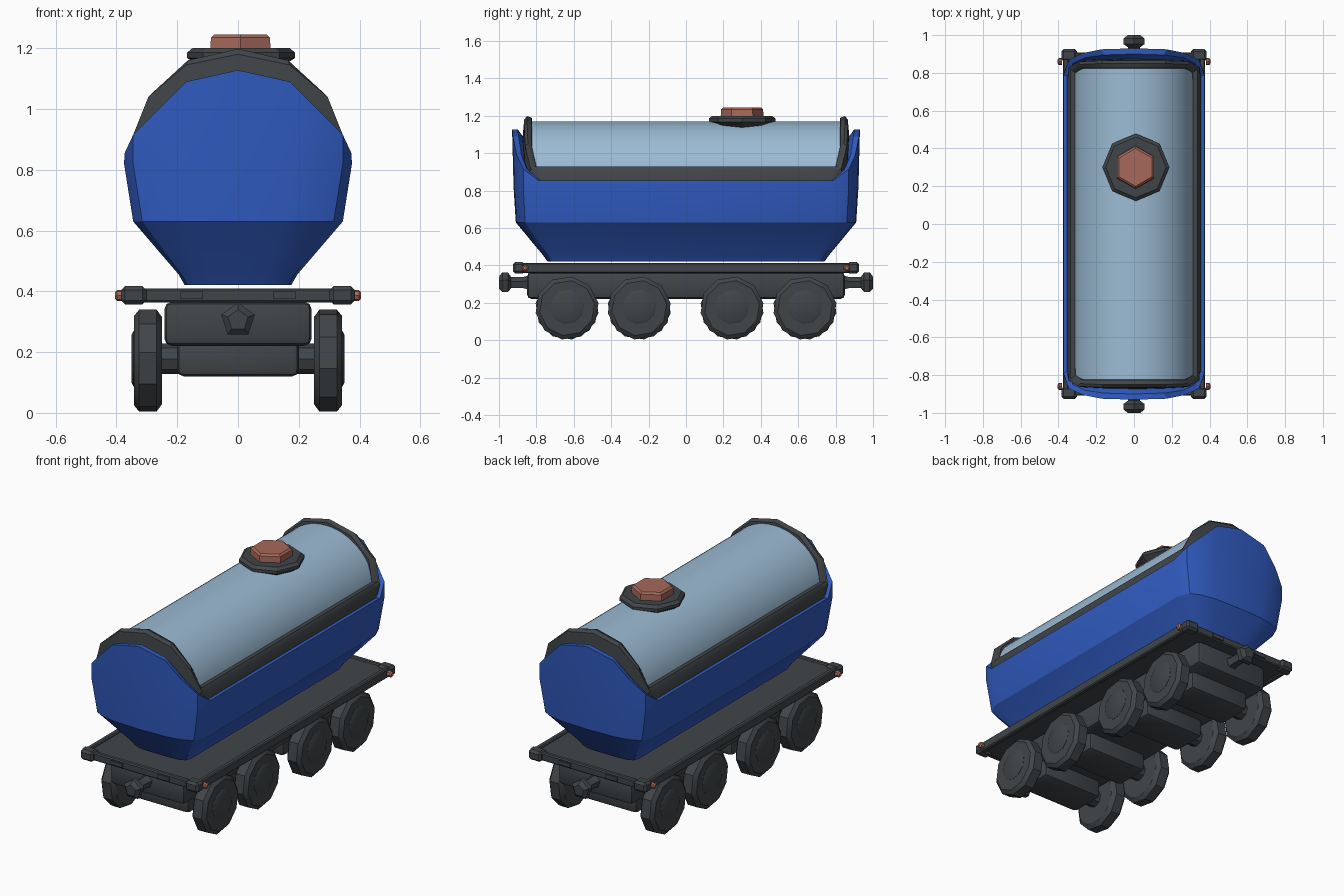
import bpy, bmesh, math
from mathutils import Matrix, Vector

if "Cube" in bpy.data.objects:
    bpy.data.objects.remove(bpy.data.objects["Cube"])


def mat(name, rgb):
    m = bpy.data.materials.new(name)
    m.diffuse_color = (*rgb, 1)
    m.use_nodes = True
    m.node_tree.nodes["Principled BSDF"].inputs["Base Color"].default_value = m.diffuse_color
    return m


BLUE = mat("deep blue", (0.03, 0.105, 0.53))
PALE = mat("pale blue", (0.33, 0.50, 0.66))
DARK = mat("charcoal", (0.052, 0.06, 0.066))
RED = mat("copper red", (0.38, 0.14, 0.10))


def finish(bm, name, material, bevel=0.0, segs=1, angle=30):
    bmesh.ops.recalc_face_normals(bm, faces=bm.faces[:])
    if bevel:
        sharp = [e for e in bm.edges if e.calc_face_angle(0) > 0.6]
        bmesh.ops.bevel(bm, geom=sharp, offset=bevel, segments=segs,
                        profile=0.5, affect='EDGES')
    me = bpy.data.meshes.new(name)
    bm.to_mesh(me)
    bm.free()
    me.materials.append(material)
    for p in me.polygons:
        p.use_smooth = True
    me.set_sharp_from_angle(angle=math.radians(angle))
    ob = bpy.data.objects.new(name, me)
    bpy.context.collection.objects.link(ob)
    return ob


def box(name, centre, size, material=DARK, bevel=0.0, segs=1):
    bm = bmesh.new()
    bmesh.ops.create_cube(bm, size=1, matrix=Matrix.Translation(centre)
                          @ Matrix.Diagonal((*size, 1)))
    return finish(bm, name, material, bevel, segs)


def loft(name, rings, material, caps=(True, True), closed=False, angle=30):
    bm = bmesh.new()
    vs = [[bm.verts.new(p) for p in r] for r in rings]
    n = len(vs[0])
    pairs = list(zip(vs, vs[1:])) + ([(vs[-1], vs[0])] if closed else [])
    for a, b in pairs:
        for i in range(n):
            j = (i + 1) % n
            bm.faces.new((a[i], a[j], b[j], b[i]))
    if caps[0]:
        bm.faces.new(vs[0])
    if caps[1]:
        bm.faces.new(vs[-1])
    return finish(bm, name, material, angle=angle)


def turned(name, origin, axis, sides, prof, material, phase=0.0, angle=30):
    """Loft of regular polygons (distance along axis, radius)."""
    d = Vector(axis)
    u = Vector((0, 1, 0)) if abs(d.y) < 0.5 else Vector((0, 0, 1))
    w = d.cross(u)
    rings = []
    for t, r in prof:
        a = [phase + 2 * math.pi * i / sides for i in range(sides)]
        rings.append([Vector(origin) + d * t + r * (u * math.cos(k) + w * math.sin(k)) for k in a])
    return loft(name, rings, material, angle=angle)


def ring(q):
    """Mirror a quarter outline (end middle to side) into a full loop."""
    out = [(x, -y, z) for x, y, z in q]
    out += [(x, y, z) for x, y, z in reversed(q)]
    out += [(-x, y, z) for x, y, z in q[1:]]
    out += [(-x, -y, z) for x, y, z in reversed(q[1:])]
    return out


def level(z, pts):
    return [(x, y, z) for x, y in pts]


# Blue tub, widening upward, with high ends and low sides
loft("tub_shell", [ring(q) for q in (
    level(0.42, [(0, .74), (.08, .74), (.13, .735), (.165, .72), (.175, .69)]),
    level(0.455, [(0, .765), (.09, .765), (.145, .76), (.185, .74), (.195, .70)]),
    level(0.63, [(0, .91), (.16, .905), (.25, .89), (.315, .86), (.345, .79)]),
    level(0.82, [(0, .922), (.17, .918), (.27, .90), (.345, .87), (.375, .79)]),
    [(0, .93, 1.128), (.17, .925, 1.09), (.27, .905, .99), (.345, .87, .915), (.373, .79, .855)],
    [(0, .90, 1.128), (.16, .895, 1.09), (.26, .88, .99), (.325, .85, .915), (.345, .775, .855)],
    [(0, .85, 1.06), (.15, .85, 1.02), (.24, .84, .93), (.30, .82, .86), (.33, .76, .80)],
)], BLUE)

# Dark rim following the opening of the tub
loft("tub_rim", [ring(q) for q in (
    [(0, .875, 1.07), (.16, .87, 1.04), (.26, .865, .95), (.325, .84, .88), (.355, .78, .84)],
    [(0, .865, 1.18), (.17, .865, 1.145), (.295, .86, 1.04), (.345, .83, .915), (.348, .78, .91)],
    [(0, .85, 1.198), (.165, .85, 1.16), (.285, .845, 1.05), (.335, .82, .93), (.335, .775, .93)],
    [(0, .825, 1.19), (.16, .825, 1.15), (.275, .825, 1.04), (.312, .80, .93), (.312, .765, .93)],
    [(0, .81, 1.06), (.15, .81, 1.02), (.24, .81, .93), (.29, .79, .85), (.30, .76, .83)],
)], DARK, caps=(False, False), closed=True)

# Pale half-round tank top
arc = [math.pi * i / 28 for i in range(29)]
loft("tank_top", [[(.32 * math.cos(a), y, .85 + .32 * math.sin(a)) for a in arc]
                  for y in (-.83, .83)], PALE)

# Hatch
turned("hatch_base", (.01, .30, 0), (0, 0, 1), 8,
       [(1.10, .10), (1.13, .12), (1.168, .178), (1.185, .178), (1.20, .16)], DARK, angle=20)
turned("hatch_lid", (.008, .30, 0), (0, 0, 1), 6,
       [(1.19, .115), (1.235, .112), (1.245, .10)], RED, angle=20)

# Deck with raised edges
box("deck", (0, 0, .385), (.72, 1.80, .036), DARK)
for s in (-1, 1):
    box("deck_side_rail", (s * .362, 0, .387), (.03, 1.78, .054), DARK, .006)
    box("deck_end_rail", (0, s * .893, .387), (.66, .03, .046), DARK, .006)
    for t in (-1, 1):
        box("corner_block", (t * .343, s * .893, .387), (.084, .066, .06), DARK, .013)
        box("end_bracket", (t * .152, s * .908, .387), (.075, .012, .024), DARK)
        turned("lamp", (t * .38, s * .86, .386), (t, 0, 0), 8,
               [(0, .018), (.018, .018), (.025, .010)], RED)

# Chassis beam and axle housings
box("chassis_beam", (0, 0, .293), (.485, 1.70, .145), DARK, .025, 2)
AXLES = (-.636, -.25, .246, .636)
for y in AXLES:
    box("axle_housing", (0, y, .18), (.40, .22, .12), DARK, .022, 2)
    for s in (-1, 1):
        # Wheel with raised hub on the outside
        turned("wheel", (s * .25, y, .172), (s, 0, 0), 10,
               [(0, .145), (.018, .17), (.075, .17), (.093, .148)], DARK, math.pi / 10 * .5)
        turned("wheel_hub", (s * .25, y, .178), (s, 0, 0), 10,
               [(.08, .092), (.094, .092), (.10, .08)], DARK, math.pi / 10 * .5)
        turned("wheel_axle", (s * .17, y, .178), (s, 0, 0), 8,
               [(0, .05), (.09, .05)], DARK)

# Couplers at both ends
for s in (-1, 1):
    turned("coupler", (0, 0, .305), (0, s, 0), 5,
           [(.83, .045), (.87, .033), (.935, .033), (.952, .058), (.982, .058), (1.0, .035)],
           DARK, angle=20)
